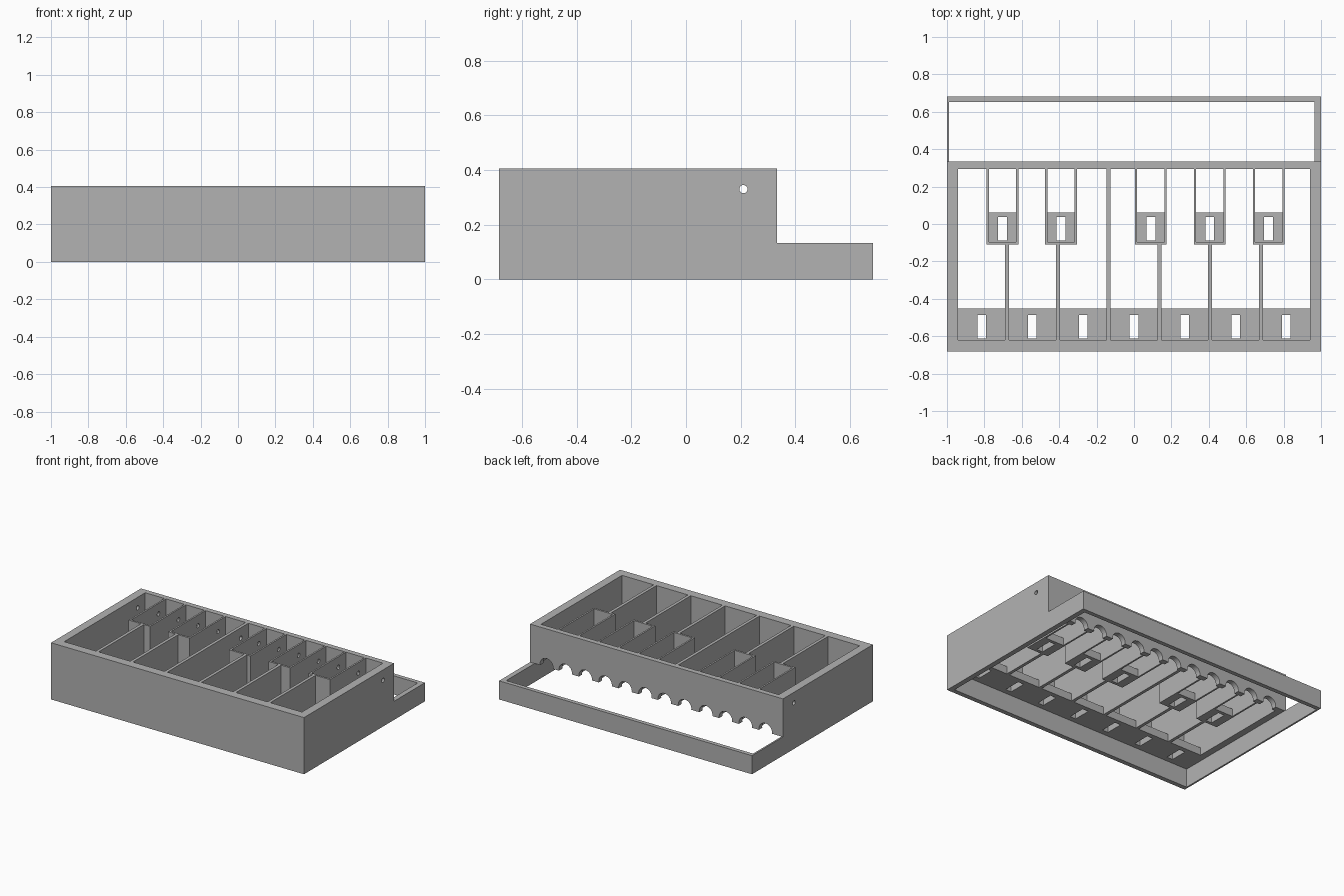
import bpy
from math import pi

cube = bpy.data.objects.get("Cube")
if cube:
    bpy.data.objects.remove(cube, do_unlink=True)

grey = bpy.data.materials.new("plain_grey")
grey.use_nodes = True
grey.diffuse_color = (0.448, 0.448, 0.448, 1)
grey.node_tree.nodes["Principled BSDF"].inputs["Base Color"].default_value = (0.448, 0.448, 0.448, 1)


def box(name, x, y, z):
    """Box from (min, max) ranges on each axis."""
    bpy.ops.mesh.primitive_cube_add(size=1, location=[sum(r) / 2 for r in (x, y, z)])
    ob = bpy.context.object
    ob.name = name
    ob.scale = [r[1] - r[0] for r in (x, y, z)]
    bpy.ops.object.transform_apply(location=True, rotation=True, scale=True)
    ob.data.materials.append(grey)
    return ob


def rod(radius, length, location, rotation, sides=32):
    bpy.ops.mesh.primitive_cylinder_add(vertices=sides, radius=radius, depth=length,
                                        location=location, rotation=rotation)
    ob = bpy.context.object
    bpy.ops.object.transform_apply(location=True, rotation=True, scale=True)
    ob.data.materials.append(grey)
    return ob


def cut(target, cutter):
    """Subtract the cutter and delete it."""
    mod = target.modifiers.new("cut", 'BOOLEAN')
    mod.operation = 'DIFFERENCE'
    mod.solver = 'EXACT'
    mod.object = cutter
    bpy.ops.object.select_all(action='DESELECT')
    bpy.context.view_layer.objects.active = target
    target.select_set(True)
    bpy.ops.object.modifier_apply(modifier=mod.name)
    bpy.data.objects.remove(cutter, do_unlink=True)


def pivot_hole(target):
    cut(target, rod(0.015, 2.4, (0, 0.21, 0.33), (0, pi / 2, 0)))


STEP, TOP = 0.133, 0.405          # top of the base rim, top of the case
FRONT, BACK = -0.62, 0.295        # inside faces of the case
SIDE = 0.94
UP = (STEP, TOP)
LEDGE = (STEP, STEP + 0.055)
WALL = 0.012                      # thin bay wall
KEY = 0.2715                      # spacing of the wide bays
narrow_centres = [-0.703, -0.39, 0.09, 0.405, 0.72]

# Base rim, open from top to bottom
base = box("base_rim", (-1, 1), (-0.683, 0.683), (0, STEP))
cut(base, box("cutter", (-0.988, 0.964), (-0.65, 0.653), (-0.1, 0.3)))

# Upper case walls
case = box("upper_case", (-1, 1), (-0.683, 0.333), UP)
cut(case, box("cutter", (-SIDE, SIDE), (FRONT, BACK), (0, 0.6)))
pivot_hole(case)

# Narrow bays: two side walls, a front wall and a slotted ledge
edges = [-SIDE]
for c in narrow_centres:
    half = 0.085
    for s in (-1, 1):
        xs = sorted((c + s * half, c + s * (half - WALL)))
        wall = box("narrow_bay_wall", xs, (-0.11, BACK), UP)
        pivot_hole(wall)
        edges.append(c + s * (half - WALL / 2))
    inner = (c - half + WALL, c + half - WALL)
    box("narrow_bay_front", inner, (-0.11, -0.096), UP)
    ledge = box("narrow_ledge", inner, (-0.096, 0.062), LEDGE)
    cut(ledge, box("cutter", (c - 0.024, c + 0.024), (-0.088, 0.038), (0, 0.5)))

# Wide bay dividers: the third one runs the full depth
dividers = [(i - 2.5) * KEY for i in range(6)]
for i, x in enumerate(dividers):
    full = i == 2
    d = box("wide_bay_divider", (x - 0.011, x + 0.011), (FRONT, BACK if full else -0.11), UP)
    if full:
        pivot_hole(d)
        edges.append(x)

# Slotted ledges along the front
bounds = [-SIDE - 0.011] + dividers + [SIDE + 0.011]
for i in range(7):
    c = (i - 3) * KEY
    ledge = box("front_ledge", (bounds[i] + 0.011, bounds[i + 1] - 0.011), (FRONT, -0.453), LEDGE)
    cut(ledge, box("cutter", (c - 0.023, c + 0.023), (-0.612, -0.487), (0, 0.5)))

# Arched notches under the back wall, one for each rear bay
edges = sorted(edges + [SIDE])
for a, b in zip(edges, edges[1:]):
    cut(case, rod(0.052, 0.1, ((a + b) / 2, 0.314, STEP + 0.008), (pi / 2, 0, 0)))

bpy.ops.object.select_all(action='DESELECT')
